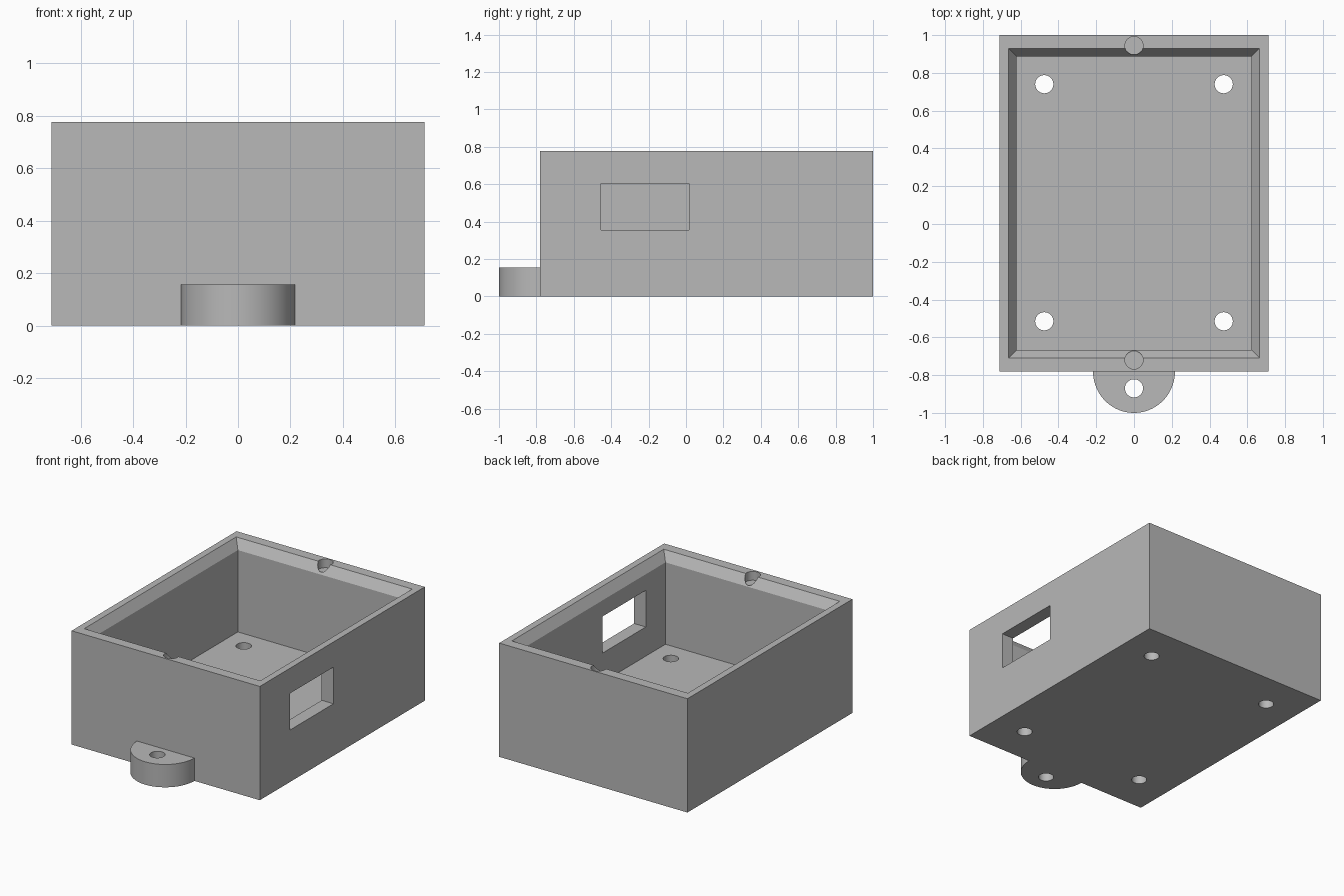
import bpy, bmesh, math

cube = bpy.data.objects.get("Cube")
if cube:
    bpy.data.objects.remove(cube, do_unlink=True)

grey = bpy.data.materials.new("plain grey")
grey.use_nodes = True
grey.diffuse_color = (0.48, 0.48, 0.48, 1)
grey.node_tree.nodes["Principled BSDF"].inputs["Base Color"].default_value = grey.diffuse_color

HALF_W, FRONT, BACK, HEIGHT = 0.711, -0.78, 1.0, 0.777
FLOOR, LEDGE = 0.156, 0.715
TAB_R, HOLE_R = 0.217, 0.048


def make_object(name, bm):
    bmesh.ops.recalc_face_normals(bm, faces=bm.faces)
    mesh = bpy.data.meshes.new(name)
    bm.to_mesh(mesh)
    bm.free()
    mesh.materials.append(grey)
    obj = bpy.data.objects.new(name, mesh)
    bpy.context.collection.objects.link(obj)
    return obj


def loft(name, rings):
    """Skin a stack of matching closed rings and cap both ends."""
    bm = bmesh.new()
    loops = [[bm.verts.new(p) for p in ring] for ring in rings]
    for a, b in zip(loops, loops[1:]):
        for i in range(len(a)):
            j = (i + 1) % len(a)
            bm.faces.new((a[i], a[j], b[j], b[i]))
    bm.faces.new(loops[0])
    bm.faces.new(loops[-1])
    return make_object(name, bm)


def rect(x_in, y_in, z):
    x, y0, y1 = HALF_W - x_in, FRONT + y_in, BACK - y_in
    return [(-x, y0, z), (x, y0, z), (x, y1, z), (-x, y1, z)]


def arc(x, y, r, z, start=0.0, sweep=math.tau, n=48):
    count = n if sweep >= math.tau else n + 1
    return [(x + r * math.cos(start + sweep * i / n),
             y + r * math.sin(start + sweep * i / n), z) for i in range(count)]


def cut(target, cutter):
    mod = target.modifiers.new("cut", 'BOOLEAN')
    mod.operation, mod.solver, mod.object = 'DIFFERENCE', 'EXACT', cutter
    bpy.context.view_layer.objects.active = target
    bpy.ops.object.modifier_apply(modifier=mod.name)
    bpy.data.objects.remove(cutter, do_unlink=True)


def drill(target, x, y, z0, z1):
    cut(target, loft("drill", [arc(x, y, HOLE_R, z0), arc(x, y, HOLE_R, z1)]))


# Open box with a bevelled ledge inside the rim
box = loft("enclosure_box", [
    rect(0, 0, 0), rect(0, 0, HEIGHT), rect(0.046, 0.07, HEIGHT),
    rect(0.089, 0.113, LEDGE), rect(0.089, 0.113, FLOOR)])

# Screw holes through the floor
for x in (-0.475, 0.475):
    for y in (-0.515, 0.74):
        drill(box, x, y, -0.1, FLOOR + 0.1)

# Round pockets in the front and back rim
for y in (-0.72, 0.944):
    drill(box, 0, y, HEIGHT - 0.06, HEIGHT + 0.1)

# Connector window in the left wall
window = [(0.55, -0.455), (0.8, -0.455), (0.8, 0.015), (0.55, 0.015)]
cut(box, loft("window_cutter", [[(x, y, z) for x, y in window] for z in (0.355, 0.605)]))

# Half-round mounting tab with its screw hole
tab = loft("mounting_tab", [arc(0, FRONT, TAB_R, z, math.pi, math.pi) for z in (0, FLOOR)])
tab_scale = (BACK - FRONT) and (1.0 + FRONT) / TAB_R
for v in tab.data.vertices:
    v.co.y = FRONT + (v.co.y - FRONT) * tab_scale
drill(tab, 0, -0.87, -0.1, FLOOR + 0.1)

# Smooth the round walls, keep the edges sharp
for obj in (box, tab):
    bpy.ops.object.select_all(action='DESELECT')
    obj.select_set(True)
    bpy.context.view_layer.objects.active = obj
    bpy.ops.object.shade_smooth_by_angle(angle=math.radians(25))
